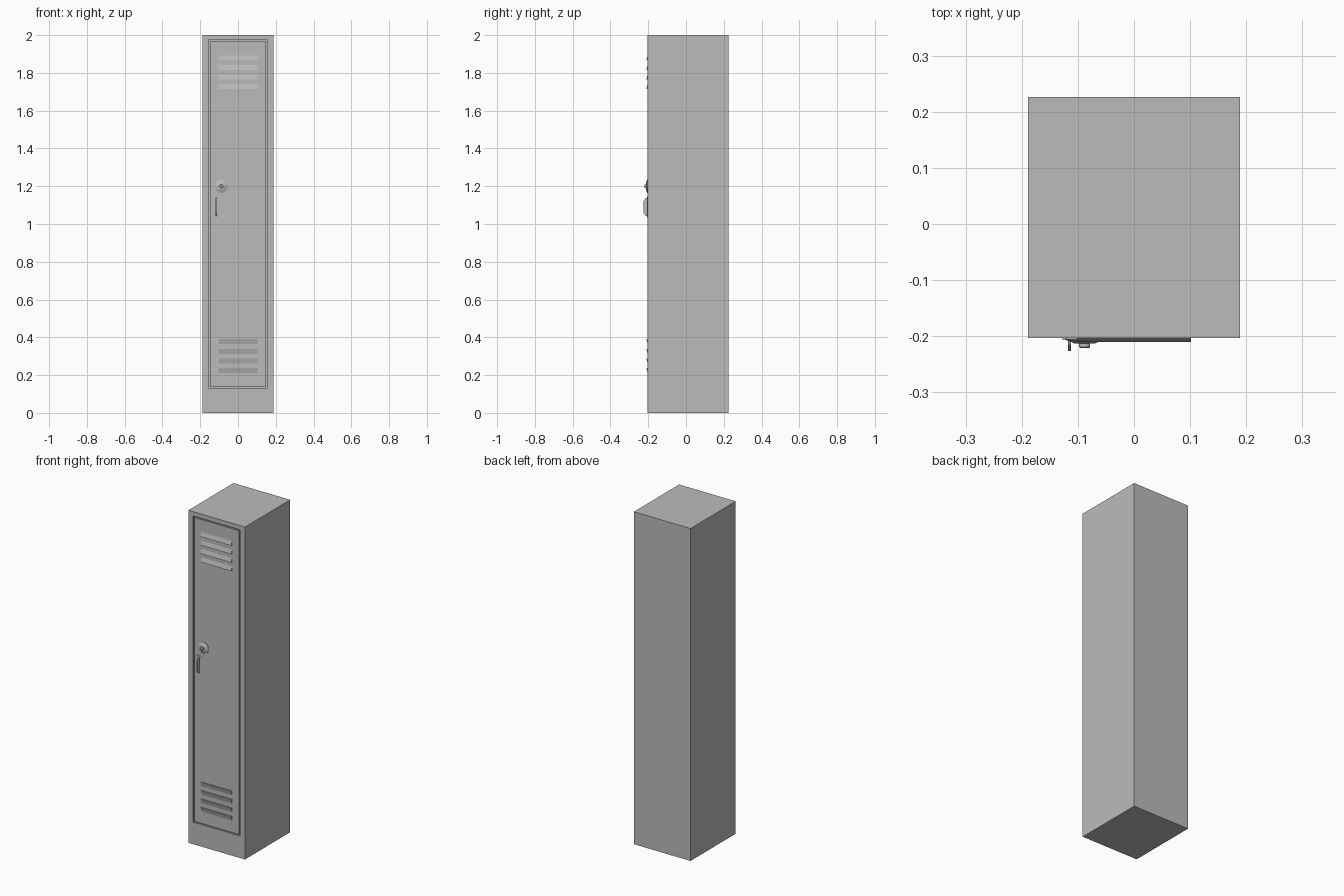
import bpy, bmesh
from math import radians
from mathutils import Matrix, Vector

old = bpy.data.objects.get("Cube")
if old:
    bpy.data.objects.remove(old, do_unlink=True)

grey = bpy.data.materials.new("grey_painted_steel")
grey.use_nodes = True
grey.diffuse_color = (0.5, 0.5, 0.5, 1)
grey.node_tree.nodes["Principled BSDF"].inputs["Base Color"].default_value = (0.5, 0.5, 0.5, 1)

WIDTH, HEIGHT, FRONT, BACK = 0.377, 2.0, -0.203, 0.226


def finish(name, bm):
    bmesh.ops.recalc_face_normals(bm, faces=bm.faces)
    mesh = bpy.data.meshes.new(name)
    bm.to_mesh(mesh)
    bm.free()
    mesh.materials.append(grey)
    obj = bpy.data.objects.new(name, mesh)
    bpy.context.collection.objects.link(obj)
    return obj


def add_box(bm, lo, hi):
    lo, hi = Vector(lo), Vector(hi)
    matrix = Matrix.Translation((lo + hi) / 2) @ Matrix.Diagonal((hi - lo).to_4d())
    bmesh.ops.create_cube(bm, size=1, matrix=matrix)


def prism(name, profile, x0, x1):
    """Extrude a (y, z) profile along x."""
    bm = bmesh.new()
    face = bm.faces.new([bm.verts.new((x0, y, z)) for y, z in profile])
    ext = bmesh.ops.extrude_face_region(bm, geom=[face])["geom"]
    verts = [v for v in ext if isinstance(v, bmesh.types.BMVert)]
    bmesh.ops.translate(bm, verts=verts, vec=(x1 - x0, 0, 0))
    return finish(name, bm)


# Cabinet with the door outlined by a narrow groove in the front
bm = bmesh.new()
add_box(bm, (-WIDTH / 2, FRONT, 0), (WIDTH / 2, BACK, HEIGHT))
bm.normal_update()
door = min(bm.faces, key=lambda f: f.normal.y)
bmesh.ops.inset_region(bm, faces=[door], thickness=0.02)
for v in door.verts:
    v.co.x = 0.156 if v.co.x > 0 else -0.156
    v.co.z = 1.974 if v.co.z > 1 else 0.132
for thickness, depth in ((0, -0.008), (0.007, 0), (0, 0.008)):
    bmesh.ops.inset_region(bm, faces=[door], thickness=thickness, depth=depth,
                           use_even_offset=True)
finish("locker_cabinet", bm)

# Pressed vents: the upper set slopes up, the lower set slopes down
for i in range(4):
    top = 1.893 - i * 0.051
    prism(f"upper_vent_{i + 1}", [(FRONT, top), (FRONT - 0.007, top - 0.026),
                                  (FRONT, top - 0.026)], -0.102, 0.102)
    top = 0.39 - i * 0.051
    prism(f"lower_vent_{i + 1}", [(FRONT, top), (FRONT - 0.007, top),
                                  (FRONT, top - 0.026)], -0.102, 0.102)

# Combination dial turned from stacked rings
bm = bmesh.new()
rings = [(0.035, 0), (0.035, 0.003), (0.022, 0.008), (0.018, 0.010),
         (0.010, 0.010), (0.010, 0.016), (0.008, 0.018)]
for (r1, d1), (r2, d2) in zip(rings, rings[1:]):
    depth = d2 - d1
    matrix = (Matrix.Translation((-0.088, FRONT - (d1 + d2) / 2, 1.2))
              @ Matrix.Rotation(radians(90), 4, "X"))
    bmesh.ops.create_cone(bm, cap_ends=False, segments=32, radius1=r1, radius2=r2,
                          depth=depth, matrix=matrix)
bmesh.ops.remove_doubles(bm, verts=bm.verts, dist=0.0001)
bmesh.ops.holes_fill(bm, edges=[e for e in bm.edges if e.is_boundary], sides=0)
dial = finish("combination_dial", bm)
bpy.ops.object.select_all(action="DESELECT")
dial.select_set(True)
bpy.context.view_layer.objects.active = dial
bpy.ops.object.shade_smooth_by_angle(angle=radians(30))

# Latch plate and finger pull
bm = bmesh.new()
add_box(bm, (-0.128, FRONT - 0.003, 1.035), (-0.103, FRONT, 1.145))
finish("latch_plate", bm)
prism("latch_handle", [(FRONT, 1.04), (FRONT - 0.012, 1.045), (-0.226, 1.062),
                       (-0.226, 1.118), (FRONT - 0.012, 1.135), (FRONT, 1.14)],
      -0.118, -0.112)
